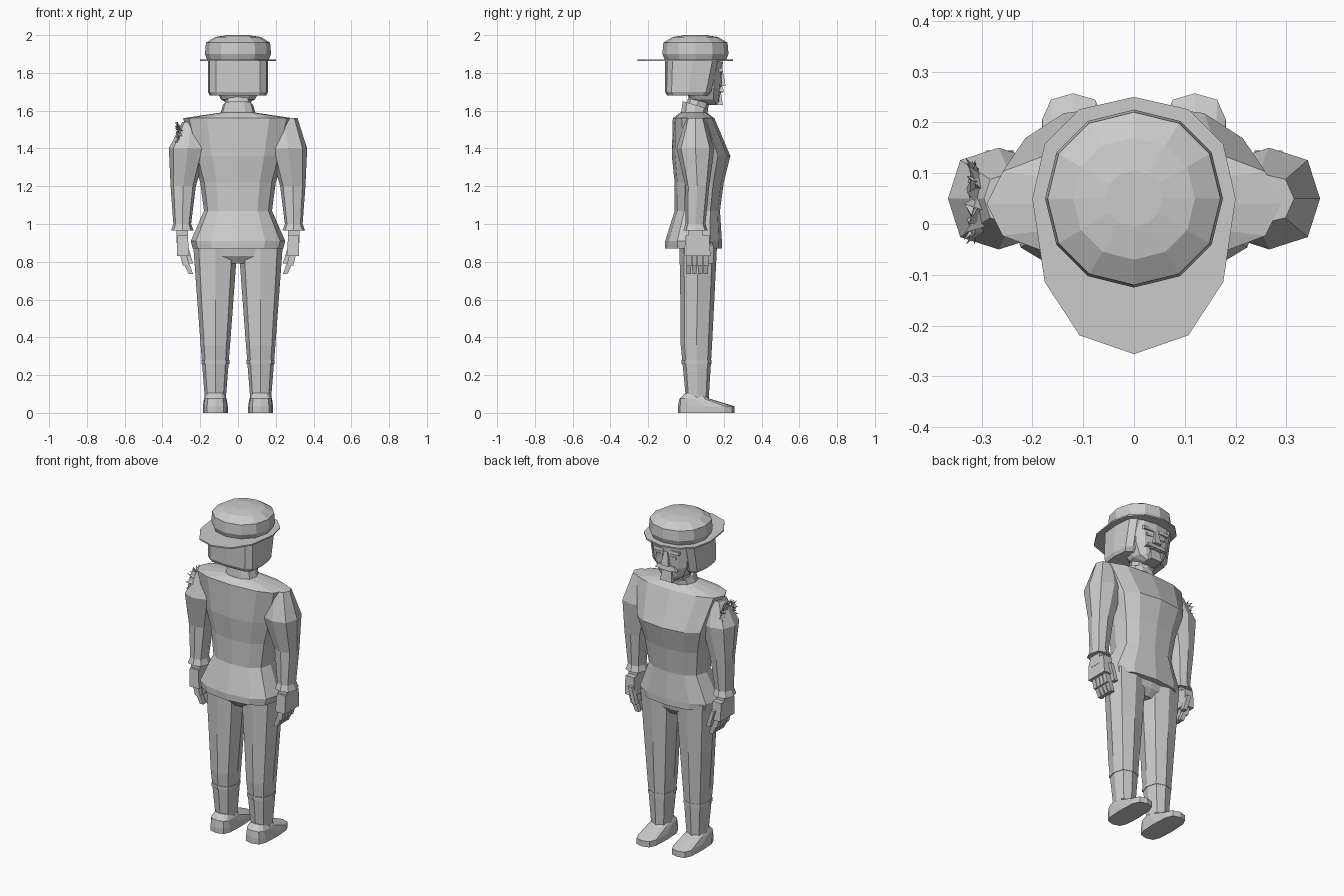
import bpy, bmesh, math, random
from mathutils import Vector

random.seed(4)
default_cube = bpy.data.objects.get("Cube")
if default_cube:
    bpy.data.objects.remove(default_cube)

# One plain colour for the whole figure
shade = (.6, .6, .6, 1)
grey = bpy.data.materials.new("plain grey")
grey.use_nodes = True
grey.diffuse_color = shade
grey.node_tree.nodes["Principled BSDF"].inputs["Base Color"].default_value = shade


def finish(name, bm):
    """Turn a working mesh into a flat shaded, coloured object."""
    bmesh.ops.recalc_face_normals(bm, faces=bm.faces[:])
    mesh = bpy.data.meshes.new(name)
    bm.to_mesh(mesh)
    bm.free()
    mesh.materials.append(grey)
    bpy.context.collection.objects.link(bpy.data.objects.new(name, mesh))


def soften(value, power):
    """Bend a sine or cosine: a power below one squares off the section."""
    return math.copysign(abs(value) ** power, value)


def loft(name, rings, sides=8, power=.8, mirror=1, tilt=0, back=1):
    """Skin stacked rings, each given as height, half width, half depth, centre y and centre x.

    Tilt slopes every ring along y, and back lengthens the half of it towards -y.
    """
    bm = bmesh.new()
    layers = []
    for height, half_width, half_depth, centre_y, centre_x in rings:
        layer = []
        for step in range(sides):
            turn = math.tau * step / sides
            across = half_width * soften(math.cos(turn), power)
            along = half_depth * soften(math.sin(turn), power)
            if along < 0:
                along *= back
            point = ((centre_x + across) * mirror, centre_y + along, height + tilt * along)
            layer.append(bm.verts.new(point))
        layers.append(layer)
    for lower, upper in zip(layers, layers[1:]):
        for step in range(sides):
            following = (step + 1) % sides
            bm.faces.new((lower[step], lower[following], upper[following], upper[step]))
    bm.faces.new(layers[0])
    bm.faces.new(layers[-1])
    finish(name, bm)


def centred(rings):
    """Place rings on the middle line of the body."""
    return [(*ring, 0) for ring in rings]


def block(name, centre, size, taper=1, slant=0, mirror=1):
    """Box whose top is scaled by taper and shifted sideways by slant."""
    bm = bmesh.new()
    bmesh.ops.create_cube(bm, size=1)
    for vert in bm.verts:
        is_top = vert.co.z > 0
        scale = taper if is_top else 1
        x, y, z = (c * s for c, s in zip(vert.co, size))
        shift = slant if is_top else 0
        vert.co = Vector(((x * scale + shift + centre[0]) * mirror, y * scale + centre[1], z + centre[2]))
    finish(name, bm)


# Jacket with flared hem, narrow waist, full chest and sloping shoulders
loft("jacket", centred([
    (.87, .24, .15, .04), (.91, .25, .15, .04), (1.07, .18, .12, .06),
    (1.22, .2, .13, .07), (1.36, .24, .155, .08),
    (1.56, .29, .11, .04), (1.59, .09, .07, .04)]), sides=12)

# Neck and the collar that dips towards the face
loft("neck", centred([(1.55, .07, .06, .04), (1.7, .07, .06, .08)]))
loft("collar", centred([(1.56, .1, .07, .04), (1.63, .08, .07, .05)]), sides=10, tilt=-.3)

# Seat of the trousers, closing the gap between the legs
loft("trouser_seat", centred([(.79, .1, .06, .06), (.83, .22, .09, .06), (.9, .23, .1, .06)]), sides=12)

for mirror, label in ((1, "left"), (-1, "right")):
    # Trouser leg, widening evenly from ankle to hip, with a boot rim
    leg_x = .12
    loft(label + "_trouser_leg", [
        (.07, .055, .06, .06, leg_x), (.36, .078, .083, .055, leg_x),
        (.6, .096, .09, .06, leg_x), (.9, .118, .1, .065, leg_x)], mirror=mirror)
    loft(label + "_boot_rim", [
        (height, .074, .08, .055, leg_x) for height in (.26, .28)], mirror=mirror)

    # Shoe with a flat sole and a low sloping toe
    loft(label + "_shoe", [
        (0, .066, .15, .107, leg_x), (.035, .066, .15, .107, leg_x),
        (.075, .06, .08, .045, leg_x), (.105, .045, .05, .045, leg_x)],
        sides=12, power=.6, mirror=mirror)

    # Sleeve with a flared cuff: the right shoulder is torn and sits lower
    torn = .02 if label == "right" else 0
    loft(label + "_sleeve", [
        (.965, .06, .065, .05, .295), (1, .047, .053, .05, .295),
        (1.2, .067, .063, .06, .29), (1.4, .1, .1, .05, .266),
        (1.56 - torn, .07 - torn, .05, .05, .245)], mirror=mirror)

    # Hand hanging from the cuff
    block(label + "_wrist", (.295, .05, .95), (.06, .08, .1), mirror=mirror)
    block(label + "_palm", (.29, .06, .885), (.065, .14, .11), taper=.9, slant=.005, mirror=mirror)
    for finger in range(4):
        finger_y = .015 + finger * .03
        block(f"{label}_finger_{finger}", (.275, finger_y, .81), (.035, .026, .06),
              slant=.015, mirror=mirror)
        block(f"{label}_fingertip_{finger}", (.25, finger_y, .76), (.024, .022, .05),
              taper=1.2, slant=.02, mirror=mirror)
    block(label + "_thumb", (.25, .13, .84), (.025, .03, .1), slant=.03, mirror=mirror)

    # Paired face details
    block(label + "_eye", (.045, .17, 1.78), (.04, .04, .015), mirror=mirror)
    block(label + "_brow", (.05, .17, 1.815), (.07, .05, .02), taper=.9, slant=.005, mirror=mirror)
    block(label + "_moustache", (.035, .17, 1.715), (.07, .06, .025), taper=.8, slant=-.01, mirror=mirror)

# Head: face inside a square cut of hair
loft("face", centred([
    (1.63, .04, .04, .14), (1.66, .09, .08, .1),
    (1.72, .12, .1, .09), (1.86, .14, .1, .095)]), sides=12)
loft("hair", centred([
    (1.68, .15, .11, .01), (1.7, .16, .125, .015), (1.87, .16, .145, .035)]), sides=12, power=.45)
block("nose", (0, .18, 1.77), (.05, .06, .08), taper=.5)
block("mouth", (0, .17, 1.7), (.08, .05, .01))
block("beard", (0, .15, 1.66), (.08, .09, .06), taper=.8)

# Round hat with a thin brim that is longest behind
hat_y = .05
loft("hat_crown", [
    (height, radius, radius, hat_y, 0) for height, radius in
    ((1.87, .163), (1.9, .175), (1.96, .17), (1.99, .12), (2, .055))], sides=12, power=.95)
loft("hat_brim", [
    (height, .2, .2, hat_y, 0) for height in (1.864, 1.872)], sides=12, power=.9, back=1.53)

# Ragged cloth bursting out around the torn right shoulder
bm = bmesh.new()
wound = Vector((-.275, .045, 1.47))
shards = 9
for row in (-1, 0, 1):
    for shard in range(shards):
        turn = math.tau * (shard + row / 3) / shards
        outward = Vector((-.55 - row / 10, math.cos(turn), math.sin(turn) * .75)).normalized()
        across = outward.cross(Vector((1, row * .4, .3))).normalized() * .02
        lift = outward.cross(across)
        root = wound + outward * .05
        root.x += row * .015
        corners = [bm.verts.new(root + edge) for edge in (across, -across, lift)]
        tip = bm.verts.new(wound + outward * random.uniform(.085, .108))
        bm.faces.new(corners)
        for corner in range(3):
            bm.faces.new((corners[corner], corners[corner - 1], tip))
finish("torn_shoulder_cloth", bm)
